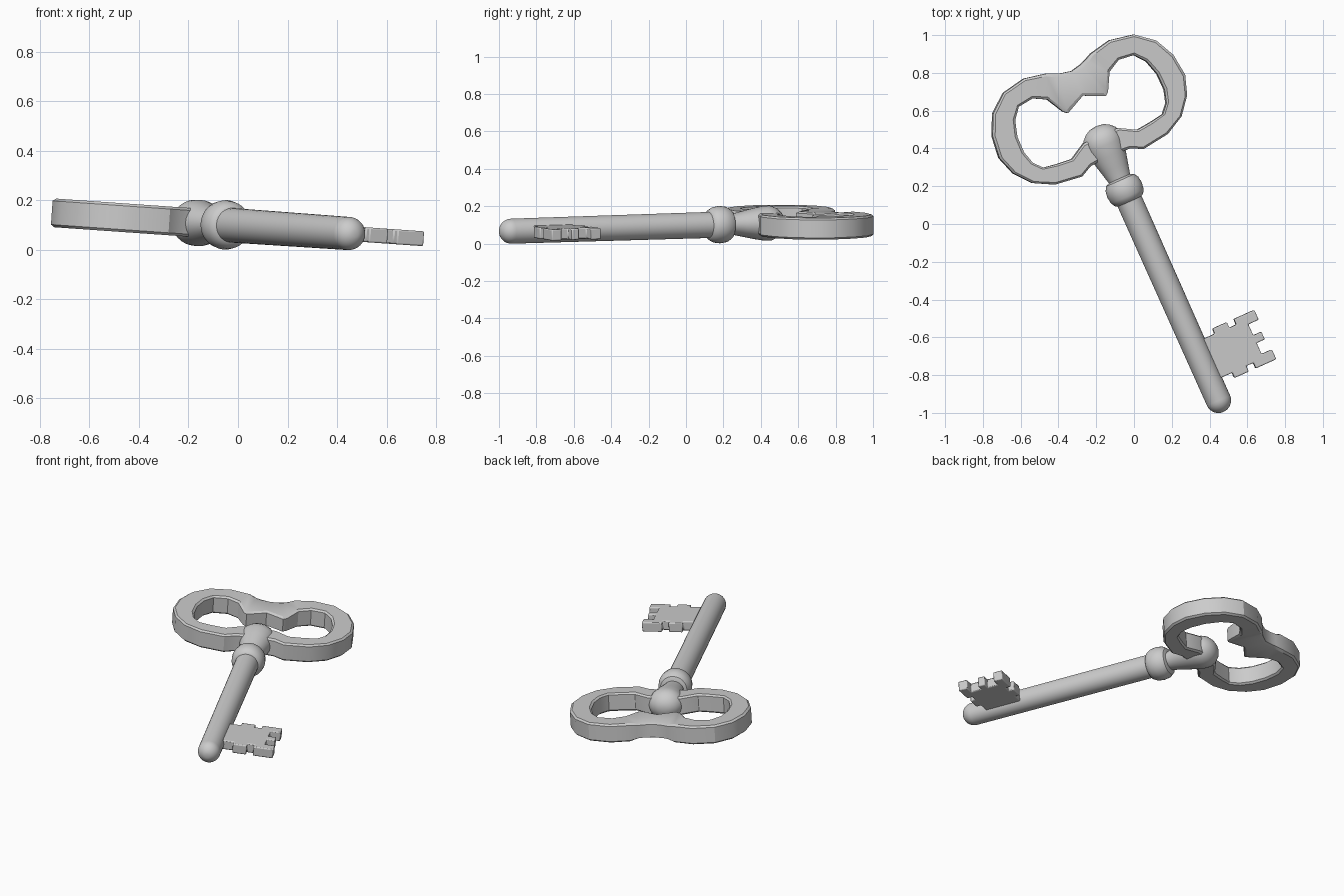
import bpy, bmesh
from math import pi, sin, cos, radians
from mathutils import Matrix

if "Cube" in bpy.data.objects:
    bpy.data.objects.remove(bpy.data.objects["Cube"])

# Key frame: u across, v along the shaft toward the bow, w through the thickness
FRAME = (Matrix.Translation((-0.05, 0.18, 0.101)) @ Matrix.Rotation(0.07, 4, 'Y')
         @ Matrix.Rotation(radians(24.1), 4, 'Z'))


def finish(bm, name, angle=35, bevel=0):
    bmesh.ops.remove_doubles(bm, verts=bm.verts, dist=1e-5)
    bmesh.ops.recalc_face_normals(bm, faces=bm.faces)
    me = bpy.data.meshes.new(name)
    bm.to_mesh(me)
    bm.free()
    ob = bpy.data.objects.new(name, me)
    bpy.context.collection.objects.link(ob)
    ob.matrix_world = FRAME
    if bevel:
        mod = ob.modifiers.new("soft_edges", 'BEVEL')
        mod.width, mod.segments = bevel, 2
    bpy.ops.object.select_all(action='DESELECT')
    bpy.context.view_layer.objects.active = ob
    ob.select_set(True)
    bpy.ops.object.shade_smooth_by_angle(angle=radians(angle))
    return ob


def loft(bm, rings, closed=False):
    """Bridge rings of coordinates with quads; each ring is a closed loop."""
    vs = [[bm.verts.new(p) for p in ring] for ring in rings]
    n = len(vs[0])
    for i in range(len(vs) if closed else len(vs) - 1):
        a, b = vs[i], vs[(i + 1) % len(vs)]
        for j in range(n):
            bm.faces.new((a[j], a[(j + 1) % n], b[(j + 1) % n], b[j]))
    return vs


def turned(name, profile, flat=1.0, sides=32):
    """Revolve (v, radius) points about the shaft axis."""
    bm = bmesh.new()
    rings = [[(r * cos(2 * pi * k / sides), v, flat * r * sin(2 * pi * k / sides))
              for k in range(sides)] for v, r in profile]
    vs = loft(bm, rings)
    bm.faces.new(vs[0])
    bm.faces.new(vs[-1])
    return finish(bm, name)


# Shaft with a rounded tip
R = 0.067
tip = [(-1.22 - R * cos(a), R * sin(a)) for a in [pi / 2 * i / 8 for i in range(1, 9)]]
turned("shaft", tip + [(0.03, 0.070)])

# Collar ring
turned("collar", [(-0.068, 0.065), (-0.058, 0.082), (-0.035, 0.095), (0, 0.1),
                  (0.035, 0.095), (0.058, 0.080), (0.068, 0.055)])

# Flared stem ending in a rounded knob inside the bow
turned("stem_knob", [(0.0, 0.055), (0.06, 0.06), (0.13, 0.077), (0.2, 0.094),
                     (0.26, 0.106), (0.295, 0.106), (0.325, 0.093), (0.35, 0.068),
                     (0.365, 0.038), (0.369, 0.012)], flat=0.88)

# Bow: paired outer / inner outline points of one half, then mirrored
half = [((0, .69), (0, .547)), ((.06, .703), (.11, .495)), ((.09, .715), (.13, .512)),
        ((.13, .733), (.18, .605)), ((.248, .757), (.25, .643)), ((.379, .732), (.335, .633)),
        ((.474, .655), (.382, .575)), ((.526, .548), (.407, .49)), ((.54, .427), (.408, .40)),
        ((.505, .323), (.388, .331)), ((.433, .234), (.346, .284)), ((.328, .178), (.27, .272)),
        ((.179, .158), (.19, .264)), ((.117, .189), (.10, .315)), ((0, .2), (0, .32))]
pairs = half + [((-o[0], o[1]), (-i[0], i[1])) for o, i in half[-2:0:-1]]
section = [(0, -.048), (0, .048), (.1, .058), (.9, .058),
           (1, .048), (1, -.048), (.9, -.058), (.1, -.058)]
bow = bmesh.new()
rings = []
for o, i in pairs:
    thin = 0.85 if abs(o[0]) < 0.1 and o[1] > 0.5 else 1.0
    rings.append([(o[0] + (i[0] - o[0]) * t, o[1] + (i[1] - o[1]) * t, w * thin)
                  for t, w in section])
loft(bow, rings, closed=True)
finish(bow, "bow", angle=28)

# Toothed bit, symmetric about its middle
MID = -1.003
teeth = [(.03, .113), (.125, .113), (.125, .143), (.208, .143), (.208, .111), (.249, .111),
         (.249, .143), (.368, .143), (.368, .086), (.308, .086), (.308, .022), (.355, .022)]
outline = [(u, MID + d) for u, d in teeth] + [(u, MID - d) for u, d in reversed(teeth)]
bit = bmesh.new()
face = bit.faces.new([bit.verts.new((u, v, -0.03)) for u, v in outline])
ext = bmesh.ops.extrude_face_region(bit, geom=[face])
bmesh.ops.translate(bit, vec=(0, 0, 0.06),
                    verts=[g for g in ext['geom'] if isinstance(g, bmesh.types.BMVert)])
finish(bit, "bit", bevel=0.006)
